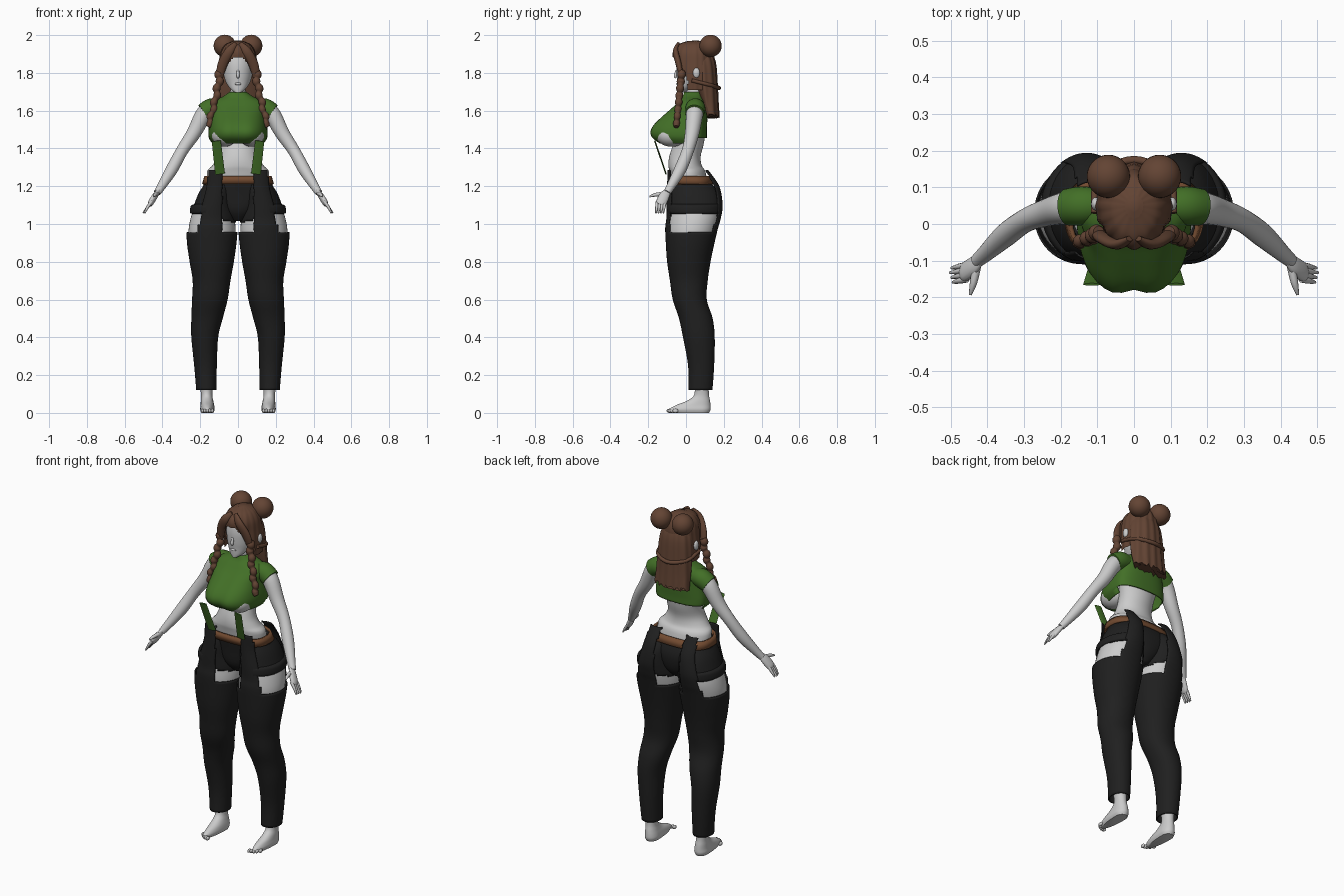
import bpy, bmesh
from math import sin, cos, pi, atan2, exp, sqrt
from mathutils import Vector

old = bpy.data.objects.get("Cube")
if old:
    bpy.data.objects.remove(old, do_unlink=True)


def material(name, r, g, b):
    m = bpy.data.materials.new(name)
    m.use_nodes = True
    m.diffuse_color = (r, g, b, 1)
    node = next(n for n in m.node_tree.nodes if n.type == 'BSDF_PRINCIPLED')
    node.inputs["Base Color"].default_value = (r, g, b, 1)
    node.inputs["Roughness"].default_value = .8
    return m


SKIN = material("pale grey skin", .6, .6, .6)
GREEN = material("leaf green cloth", .055, .16, .02)
BLACK = material("black cloth", .014, .014, .014)
HAIR = material("brown hair", .125, .058, .034)
LEATHER = material("brown leather", .17, .07, .03)


def finish(name, bm, mat, side=1, thick=0):
    """Turn a bmesh into a smooth shaded object, mirrored when side is -1."""
    if side < 0:
        for v in bm.verts:
            v.co.x = -v.co.x
        bmesh.ops.reverse_faces(bm, faces=bm.faces)
    mesh = bpy.data.meshes.new(name)
    bm.to_mesh(mesh)
    bm.free()
    mesh.materials.append(mat)
    obj = bpy.data.objects.new(name, mesh)
    bpy.context.collection.objects.link(obj)
    if thick:
        mod = obj.modifiers.new("cloth thickness", 'SOLIDIFY')
        mod.thickness = thick
        mod.offset = -1
    bpy.ops.object.select_all(action='DESELECT')
    obj.select_set(True)
    bpy.context.view_layer.objects.active = obj
    bpy.ops.object.shade_smooth_by_angle(angle=pi / 3)
    return obj


def spline(points, steps):
    """Catmull-Rom interpolation of equally long tuples."""
    pts = [points[0]] + list(points) + [points[-1]]
    out = []
    for a, b, c, d in zip(pts, pts[1:], pts[2:], pts[3:]):
        for k in range(steps):
            t = k / steps
            out.append([q + t / 2 * (r - p + t * (2 * p - 5 * q + 4 * r - s
                        + t * (3 * (q - r) + s - p))) for p, q, r, s in zip(a, b, c, d)])
    return out + [list(points[-1])]


def bridge(rows, caps, keep=None, warp=None):
    """Join rings of points with quads, then reshape and trim them."""
    bm = bmesh.new()
    rings = [[bm.verts.new(p) for p in row] for row in rows]
    n = len(rings[0])
    for low, high in zip(rings, rings[1:]):
        for j in range(n):
            k = (j + 1) % n
            bm.faces.new((low[j], low[k], high[k], high[j]))
    if caps:
        bm.faces.new(rings[0][::-1])
        bm.faces.new(rings[-1])
    if warp:
        for v in bm.verts:
            v.co = warp(v.co)
    if keep:
        cut = [f for f in bm.faces if not keep(f.calc_center_median())]
        bmesh.ops.delete(bm, geom=cut, context='FACES')
    return bm


def loft(name, rings, mat, side=1, n=40, steps=4, power=2, caps=True,
         keep=None, warp=None, thick=0):
    """Stack level ovals: centre x, y, z, half width, depth back, depth front."""
    rings = [r if len(r) > 5 else r + (r[4],) for r in rings]

    def bend(t):
        return (1 if t > 0 else -1) * abs(t) ** (2 / power)
    rows = []
    for x, y, z, w, back, front in spline(rings, steps):
        row = []
        for j in range(n):
            c, s = cos(2 * pi * j / n), sin(2 * pi * j / n)
            row.append((x + w * bend(c), y + (back if s > 0 else front) * bend(s), z))
        rows.append(row)
    return finish(name, bridge(rows, caps, keep, warp), mat, side, thick)


def tube(name, points, mat, side=1, n=14, steps=5, flat=1, ref=(0, 1, 0)):
    """Sweep a round or flattened section along x, y, z, radius points."""
    path = spline(points, steps)
    rows = []
    for i, p in enumerate(path):
        ahead, behind = path[min(i + 1, len(path) - 1)], path[max(i - 1, 0)]
        t = (Vector(ahead[:3]) - Vector(behind[:3])).normalized()
        u = t.cross(Vector(ref)).normalized()
        v = t.cross(u) * flat
        rows.append([Vector(p[:3]) + p[3] * (u * cos(2 * pi * j / n) + v * sin(2 * pi * j / n))
                     for j in range(n)])
    return finish(name, bridge(rows, True), mat, side)


def ball(name, centre, size, mat, side=1):
    bm = bmesh.new()
    bmesh.ops.create_uvsphere(bm, u_segments=28, v_segments=16, radius=1)
    bmesh.ops.scale(bm, vec=size, verts=bm.verts)
    bmesh.ops.translate(bm, vec=centre, verts=bm.verts)
    return finish(name, bm, mat, side)


# Torso, neck and head
loft("torso", [(0, .03, 1.15, .15, .09), (0, .01, 1.27, .165, .095), (0, -.005, 1.31, .135, .088),
               (0, -.005, 1.36, .108, .083), (0, .015, 1.43, .103, .08), (0, .035, 1.52, .12, .07),
               (0, .045, 1.62, .12, .055), (0, .045, 1.67, .05, .045), (0, .035, 1.77, .036, .04)], SKIN)
loft("head", [(0, -.03, 1.695, .014, .02, .012), (0, -.01, 1.715, .04, .045, .034),
              (0, .02, 1.75, .064, .06, .066), (0, .03, 1.79, .075, .08, .08),
              (0, .035, 1.85, .08, .09, .085), (0, .04, 1.91, .068, .08, .075),
              (0, .04, 1.945, .035, .04, .04)], SKIN)
tube("nose", [(0, -.048, 1.815, .006), (0, -.056, 1.785, .009), (0, -.05, 1.775, .006)], SKIN)
ball("lips", (0, -.044, 1.742), (.017, .008, .007), SKIN)

# Cropped top, with a soft dip down the middle of the front
def chest_dip(v):
    if v.y < 0:
        v.y *= 1 - .09 * exp(-(v.x / .035) ** 2)
    return v


loft("cropped_top", [(0, .04, 1.425, .135, .068, .185), (0, .04, 1.455, .154, .07, .226),
                     (0, .04, 1.49, .157, .07, .237), (0, .04, 1.53, .152, .072, .215),
                     (0, .04, 1.58, .145, .074, .16), (0, .04, 1.62, .148, .07, .112),
                     (0, .04, 1.652, .13, .06, .08), (0, .04, 1.675, .08, .05, .06),
                     (0, .038, 1.7, .044, .045, .048)],
     GREEN, power=2.4, caps=False, warp=chest_dip, thick=.006,
     keep=lambda c: c.z > 1.455 or c.y < .03)

# Main hair shell, parted over the face
def strands(v):
    a = atan2(v.y - .05, v.x)
    k = 1 + .025 * cos(16 * a)
    return Vector((v.x * k, .05 + (v.y - .05) * k, v.z))


def ragged(v):
    v = strands(v)
    if v.z < 1.62:
        v.z += .012 * sin(v.x * 190)
    return v


loft("hair_shell", [(0, .05, 1.71, .105, .1, .085), (0, .05, 1.78, .107, .1, .1),
                    (0, .05, 1.85, .1, .1, .112), (0, .05, 1.91, .09, .095, .117),
                    (0, .05, 1.95, .065, .075, .09), (0, .05, 1.97, .025, .03, .035)],
     HAIR, n=64, steps=8, warp=strands, caps=False,
     keep=lambda c: c.y > .01 or c.z > 1.885 or abs(c.x) > .28 * sqrt(1.885 - c.z))
loft("hair_crown", [(0, .05, 1.965, .035, .04), (0, .05, 1.972, .01, .012)], HAIR)
loft("back_hair", [(0, .125, 1.57, .11, .05, .012), (0, .11, 1.65, .108, .06, .03),
                   (0, .1, 1.75, .104, .065, .045), (0, .09, 1.86, .09, .065, .05),
                   (0, .08, 1.94, .05, .04, .04)], HAIR, n=64, warp=ragged)

# Rings shared by the long trouser legs
LEG = [(.168, .076, .12, .053, .064), (.172, .08, .25, .06, .069), (.176, .068, .4, .071, .084),
       (.164, .052, .5, .083, .089), (.149, .02, .6, .094, .09), (.14, .015, .7, .1, .1),
       (.139, .015, .8, .117, .115), (.139, .022, .9, .131, .129), (.137, .03, .98, .135, .14),
       (.135, .04, 1.03, .127, .144), (.128, .045, 1.1, .11, .149), (.112, .038, 1.2, .095, .138),
       (.118, .01, 1.285, .078, .108)]


def on_panel(c):
    """Above the thigh only a front and a back strip of each leg remain."""
    up = 1.28 - c.z
    return c.z < .96 or abs(c.x - .118 - .1 * up) < .036 + .09 * up


for side, word in ((1, "left"), (-1, "right")):
    # Bust underside, sleeve and strap
    ball(word + "_bust", (.072, -.075, 1.472), (.068, .085, .063), SKIN, side)
    tube(word + "_sleeve", [(.09, .05, 1.615, .045), (.14, .05, 1.612, .053),
                            (.182, .046, 1.588, .05)], GREEN, side, n=24)
    tube(word + "_strap", [(.115, -.165, 1.44, .024), (.095, -.106, 1.265, .026)],
         GREEN, side, flat=.15)

    # Arm, palm and fingers
    tube(word + "_arm", [(.13, .05, 1.615, .045), (.18, .045, 1.58, .045), (.235, .032, 1.48, .038),
                         (.295, .01, 1.39, .032), (.35, -.03, 1.29, .032), (.405, -.08, 1.2, .023),
                         (.428, -.1, 1.165, .019)], SKIN, side, n=24)
    tube(word + "_palm", [(.42, -.095, 1.175, .018), (.438, -.114, 1.15, .027),
                          (.46, -.13, 1.115, .028), (.468, -.136, 1.1, .02)],
         SKIN, side, flat=.55, ref=(1, .2, .6))
    for i in range(4):
        y = -.112 - .013 * i
        tube(word + "_finger", [(.456, y, 1.12, .009), (.478, y - .004, 1.09, .008),
                                (.502 - .004 * abs(i - 1), y - .008, 1.058, .004)], SKIN, side, n=8)
    tube(word + "_thumb", [(.428, -.11, 1.16, .012), (.438, -.16, 1.155, .01),
                           (.447, -.193, 1.145, .004)], SKIN, side, n=8, ref=(0, 0, 1))

    # Bun, ear, front lock and plait
    ball(word + "_bun", (.07, .13, 1.943), (.059, .059, .059), HAIR, side)
    ball(word + "_ear", (.105, .055, 1.8), (.012, .018, .027), SKIN, side)
    tube(word + "_front_lock", [(.012, -.04, 1.955, .012), (.045, -.055, 1.915, .024),
                                (.08, -.04, 1.85, .026), (.098, -.025, 1.78, .02)], HAIR, side, flat=.6)
    plait = []
    for i in range(33):
        t = i / 32
        plait.append((.096 + .062 * t ** 1.4 + .005 * sin(i * pi / 4), -.022 - .03 * t,
                      1.81 - .295 * t, (.022 - .005 * t) * (.75 + .3 * abs(sin(i * pi / 4)))))
    tube(word + "_plait", plait, HAIR, side, steps=2)

    # Bare thigh, foot and toes
    loft(word + "_thigh", [(.139, .02, .85, .108, .108), (.138, .028, .95, .124, .126),
                           (.134, .04, 1.03, .117, .131), (.126, .045, 1.1, .1, .125)], SKIN, side)
    loft(word + "_foot", [(.162, .08, 0, .032, .042, .15), (.162, .08, .018, .038, .05, .168),
                          (.162, .08, .04, .036, .05, .135), (.164, .082, .065, .033, .045, .075),
                          (.166, .085, .1, .03, .036, .04), (.168, .08, .17, .038, .04)], SKIN, side)
    for i in range(5):
        ball(word + "_toe", (.136 + .013 * i, -.088 + .004 * i * i / 2, .011),
             (.008, .015, .011), SKIN, side)

    # Short trousers, turned-up cuff and the strapped long leg
    loft(word + "_shorts", [(.134, .04, 1.0, .122, .135), (.132, .042, 1.04, .121, .138),
                            (.127, .045, 1.1, .106, .141), (.112, .04, 1.17, .093, .13),
                            (.09, .025, 1.225, .075, .098)], BLACK, side,
         caps=False, keep=lambda c: c.z > 1.015 + .24 * (c.x - .05), thick=.004)
    loft(word + "_cuff", [(.13, .042, 1.055, .118, .138), (.13, .042, 1.062, .125, .148),
                          (.128, .043, 1.095, .122, .148), (.127, .044, 1.105, .106, .141)],
         BLACK, side, caps=False, keep=lambda c: c.x > .17)
    loft(word + "_long_leg", LEG, BLACK, side, n=64, steps=6, power=2.1,
         caps=False, keep=on_panel, thick=.006)

# Seat of the shorts and the belt
loft("shorts_seat", [(0, .04, 1.015, .035, .06), (0, .04, 1.07, .1, .1),
                     (0, .04, 1.16, .185, .113), (0, .02, 1.24, .172, .105)], BLACK, power=2.3)
loft("belt", [(0, .024, 1.212, .19, .122), (0, .015, 1.255, .178, .112)],
     LEATHER, power=2.7, steps=1, caps=False, thick=.012)

# Cord of hair tied round the back
tube("hair_cord", [(-.108, .03, 1.76, .01), (-.095, .13, 1.735, .01), (0, .175, 1.72, .011),
                   (.095, .13, 1.735, .01), (.108, .03, 1.76, .01)], HAIR, ref=(0, 0, 1))
